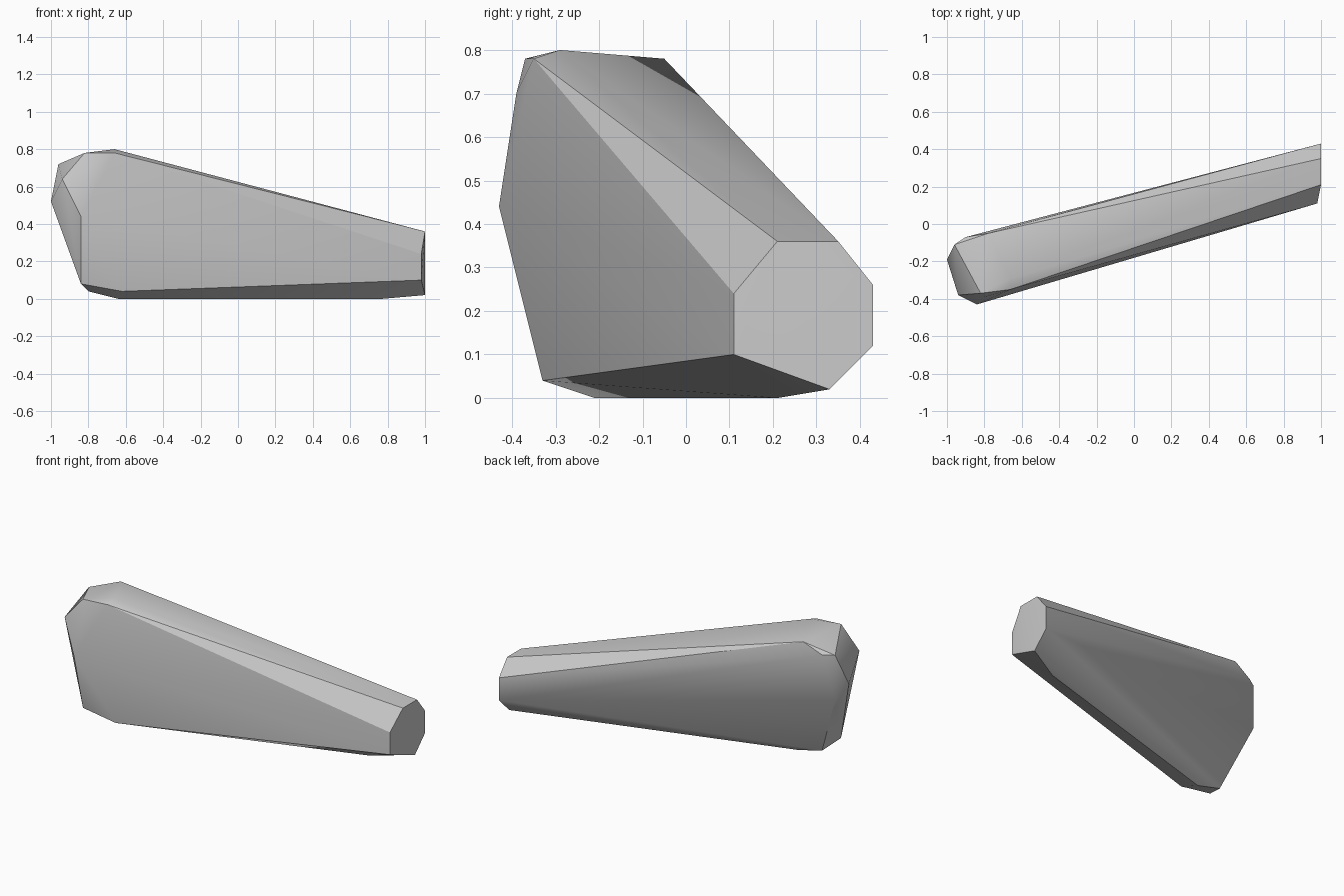
import bpy
import bmesh
import math
from mathutils import Vector

# Remove the default object only
default_object = bpy.data.objects.get("Cube")
if default_object:
    bpy.data.objects.remove(default_object, do_unlink=True)


def make_material(name, colour):
    material = bpy.data.materials.new(name)
    material.use_nodes = True
    material.diffuse_color = colour
    shader = next(n for n in material.node_tree.nodes if n.type == "BSDF_PRINCIPLED")
    shader.inputs["Base Color"].default_value = colour
    shader.inputs["Roughness"].default_value = 0.8
    return material


def faceted_block(name, corner_groups, material, scale=0.01):
    """Skin a convex block over groups of corner points given in hundredths."""
    mesh = bpy.data.meshes.new(name)
    bm = bmesh.new()
    for group in corner_groups:
        for corner in group:
            bm.verts.new(Vector(corner) * scale)
    hull = bmesh.ops.convex_hull(bm, input=bm.verts[:])
    loose = set(hull["geom_interior"]) | set(hull["geom_unused"])
    bmesh.ops.delete(bm, geom=[v for v in loose if isinstance(v, bmesh.types.BMVert)],
                     context="VERTS")
    bmesh.ops.dissolve_limit(bm, angle_limit=math.radians(1),
                             verts=bm.verts[:], edges=bm.edges[:])
    bmesh.ops.recalc_face_normals(bm, faces=bm.faces[:])
    bm.to_mesh(mesh)
    bm.free()
    mesh.materials.append(material)
    block = bpy.data.objects.new(name, mesh)
    bpy.context.collection.objects.link(block)
    return block


# Narrow end: a flat cap with chamfered corners
narrow_cap = [(98, 11, 10), (98, 11, 24), (100, 21, 36), (100, 35, 36),
              (100, 43, 26), (100, 43, 12), (100, 33, 2)]

# Tall end: upper crown, outer cheek and lower corners
crown = [(-66, -35, 78), (-66, -29, 80), (-82, -37, 78), (-78, -5, 78),
         (-90, -7, 72), (-96, -11, 72)]
cheek = [(-94, -38, 64), (-80, -39, 70), (-84, -43, 44),
         (-100, -19, 52), (-96, -11, 44)]
lower_corners = [(-84, -34, 8), (-80, -21, 4), (-62, -33, 4)]

# Underside: the flat strip the block rests on
underside = [(-64, -21, 0), (77, 21, 0)]

stone_grey = make_material("stone grey", (0.6, 0.6, 0.6, 1))
block = faceted_block("tapered_stone_block",
                      [narrow_cap, crown, cheek, lower_corners, underside],
                      stone_grey)

# Smooth the gentle facets and keep the strong ridges sharp
bpy.ops.object.select_all(action="DESELECT")
block.select_set(True)
bpy.context.view_layer.objects.active = block
bpy.ops.object.shade_smooth_by_angle(angle=math.radians(30))
